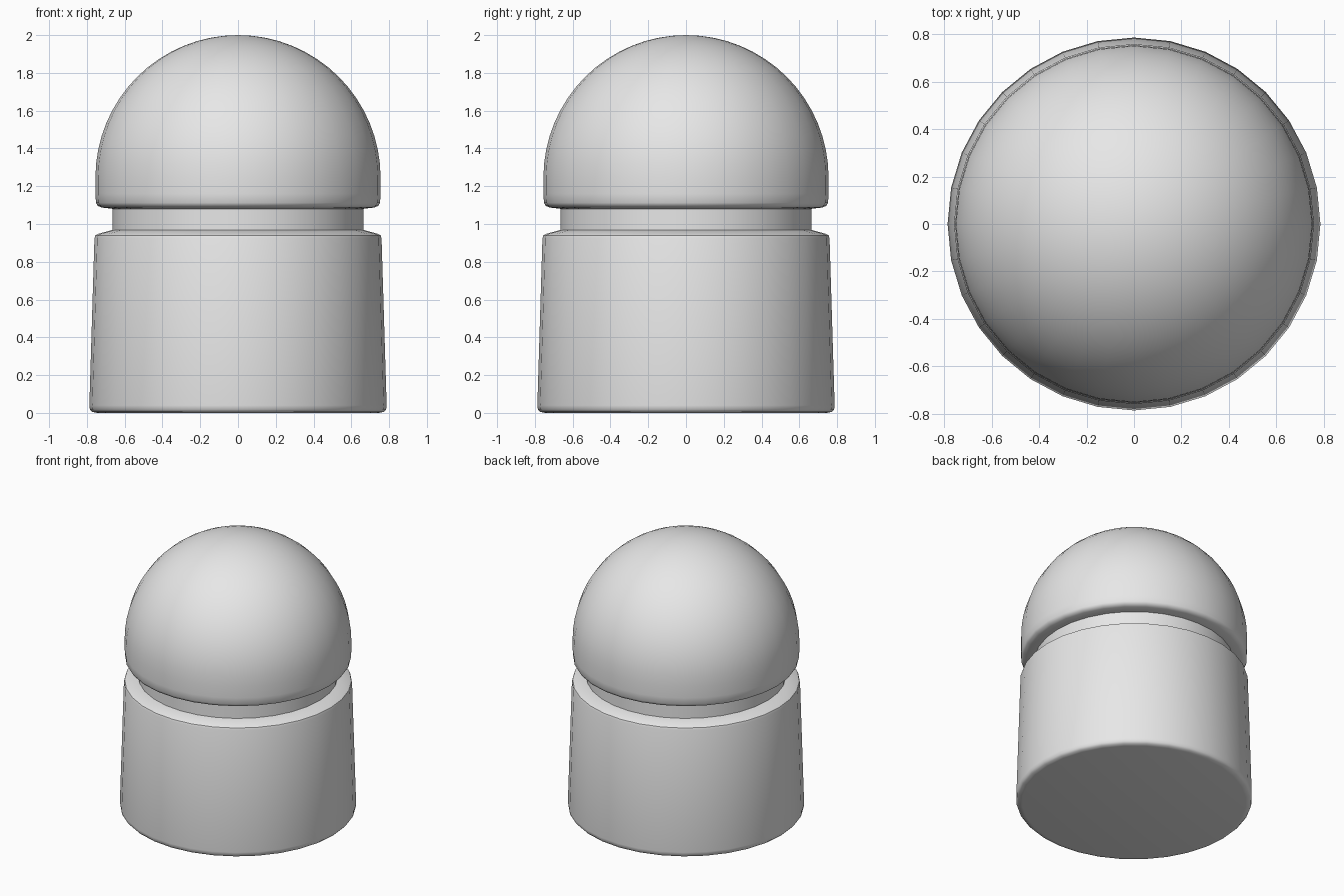
import bpy
import math

SIDES = 32

if "Cube" in bpy.data.objects:
    bpy.data.objects.remove(bpy.data.objects["Cube"], do_unlink=True)

grey = bpy.data.materials.new("light_grey")
grey.use_nodes = True
colour = (0.8, 0.8, 0.8, 1)
grey.diffuse_color = colour
grey.node_tree.nodes["Principled BSDF"].inputs["Base Color"].default_value = colour


def lathe(name, profile, sharp_angle):
    """Spin a (radius, height) profile, listed bottom to top, about z."""
    verts, faces, rings = [], [], []
    for radius, z in profile:
        count = SIDES if radius > 0 else 1
        rings.append([len(verts) + i for i in range(count)])
        for i in range(count):
            a = math.tau * i / SIDES
            verts.append((radius * math.cos(a), radius * math.sin(a), z))
    for low, high in zip(rings, rings[1:]):
        for i in range(SIDES):
            j = (i + 1) % SIDES
            if len(high) == 1:
                faces.append((low[i], low[j], high[0]))
            else:
                faces.append((low[i], low[j], high[j], high[i]))
    # Flat caps on open ends
    faces.append(tuple(reversed(rings[0])))
    if len(rings[-1]) > 1:
        faces.append(tuple(rings[-1]))
    mesh = bpy.data.meshes.new(name)
    mesh.from_pydata(verts, [], faces)
    mesh.materials.append(grey)
    obj = bpy.data.objects.new(name, mesh)
    bpy.context.collection.objects.link(obj)
    bpy.ops.object.select_all(action="DESELECT")
    obj.select_set(True)
    bpy.context.view_layer.objects.active = obj
    bpy.ops.object.shade_smooth_by_angle(angle=math.radians(sharp_angle))
    return obj


# Tapered base with rounded foot and sloping shoulder
lathe("base", [(0.745, 0), (0.772, 0.005), (0.784, 0.018), (0.787, 0.04),
               (0.76, 0.925), (0.755, 0.94), (0.74, 0.948), (0.66, 0.97)], 40)

# Recessed neck
lathe("neck", [(0.665, 0.95), (0.665, 1.1)], 40)

# Domed cap with a rounded lower rim
rim = [(0.66, 1.08), (0.72, 1.087), (0.742, 1.095), (0.752, 1.112), (0.755, 1.16)]
centre, radius, steps = 1.245, 0.755, 16
dome = [(radius * math.cos(math.pi / 2 * i / steps),
         centre + radius * math.sin(math.pi / 2 * i / steps)) for i in range(steps)]
lathe("dome_cap", rim + dome + [(0, centre + radius)], 60)
